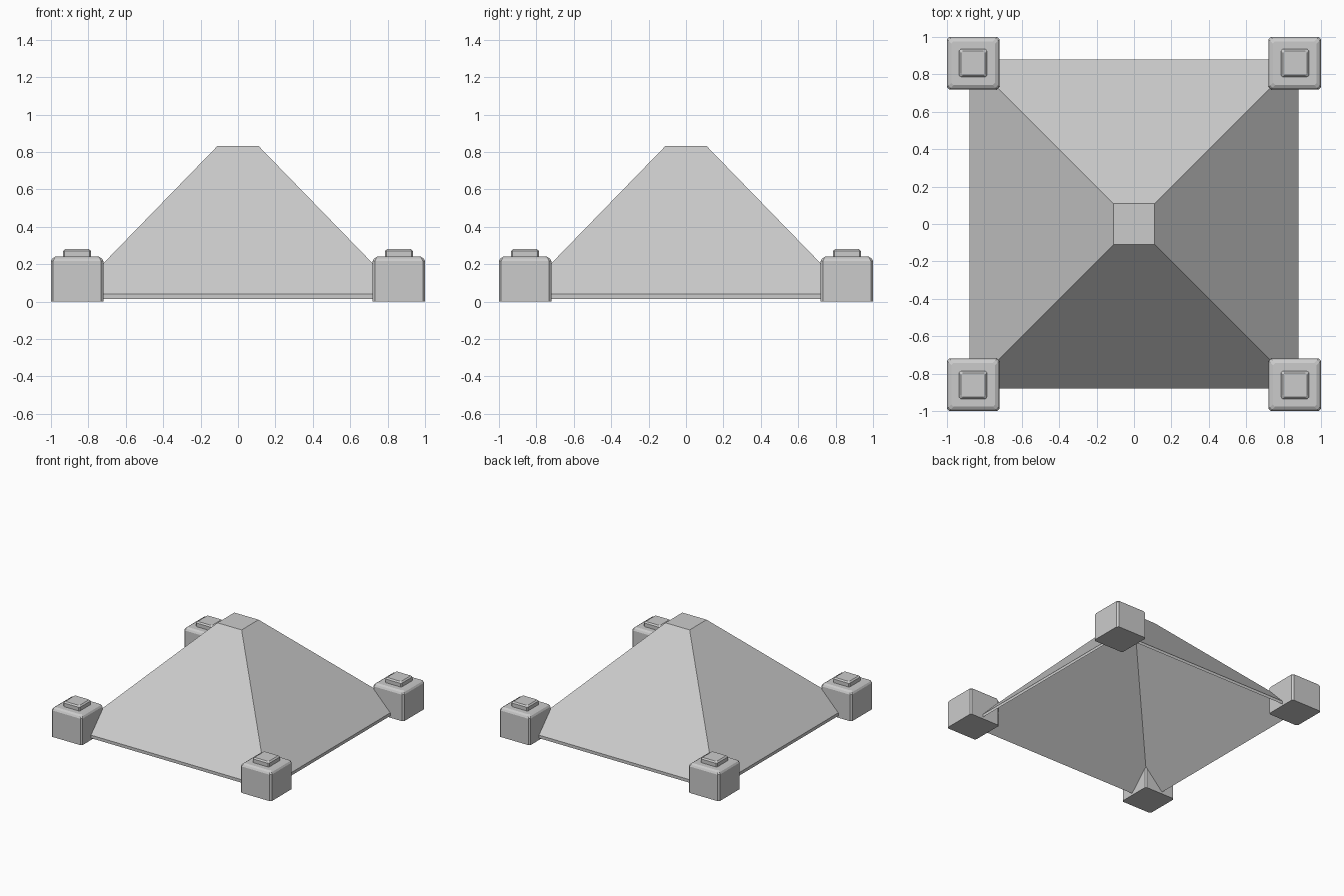
import bpy, bmesh

if "Cube" in bpy.data.objects:
    bpy.data.objects.remove(bpy.data.objects["Cube"])

grey = bpy.data.materials.new("light grey")
grey.diffuse_color = (0.6, 0.6, 0.6, 1)
grey.use_nodes = True
grey.node_tree.nodes["Principled BSDF"].inputs["Base Color"].default_value = grey.diffuse_color


def finish(name, bm):
    bmesh.ops.recalc_face_normals(bm, faces=bm.faces)
    me = bpy.data.meshes.new(name)
    bm.to_mesh(me)
    bm.free()
    me.materials.append(grey)
    ob = bpy.data.objects.new(name, me)
    bpy.context.collection.objects.link(ob)
    return ob


def loft(name, sections, chamfer=0.0, cx=0.0, cy=0.0):
    """Stack square sections (half width, z); corners cut when chamfer > 0."""
    bm = bmesh.new()
    rings = []
    for h, z in sections:
        ring = []
        for sx, sy in ((1, 1), (-1, 1), (-1, -1), (1, -1)):
            if chamfer:
                a = [(sx * h, sy * (h - chamfer)), (sx * (h - chamfer), sy * h)]
                if sx * sy < 0:
                    a.reverse()
            else:
                a = [(sx * h, sy * h)]
            ring += [bm.verts.new((cx + x, cy + y, z)) for x, y in a]
        rings.append(ring)
    for a, b in zip(rings, rings[1:]):
        n = len(a)
        for i in range(n):
            j = (i + 1) % n
            bm.faces.new((a[i], a[j], b[j], b[i]))
    bm.faces.new(rings[0])
    bm.faces.new(rings[-1])
    return finish(name, bm)


# hollow pyramid canopy: inner top, inner rim, outer rim, outer top
loft("canopy", [(0.11, 0.807), (0.88, 0.015), (0.88, 0.04), (0.11, 0.832)])

# four corner weights, each a chamfered block with a small cap
for sx, side in ((-1, "left"), (1, "right")):
    for sy, end in ((-1, "front"), (1, "back")):
        c = dict(cx=0.86 * sx, cy=0.86 * sy)
        loft(f"{end}_{side}_block",
             [(0.14, 0), (0.14, 0.217), (0.132, 0.231), (0.117, 0.24)], 0.012, **c)
        loft(f"{end}_{side}_cap",
             [(0.075, 0.235), (0.075, 0.27), (0.064, 0.28)], 0.008, **c)
